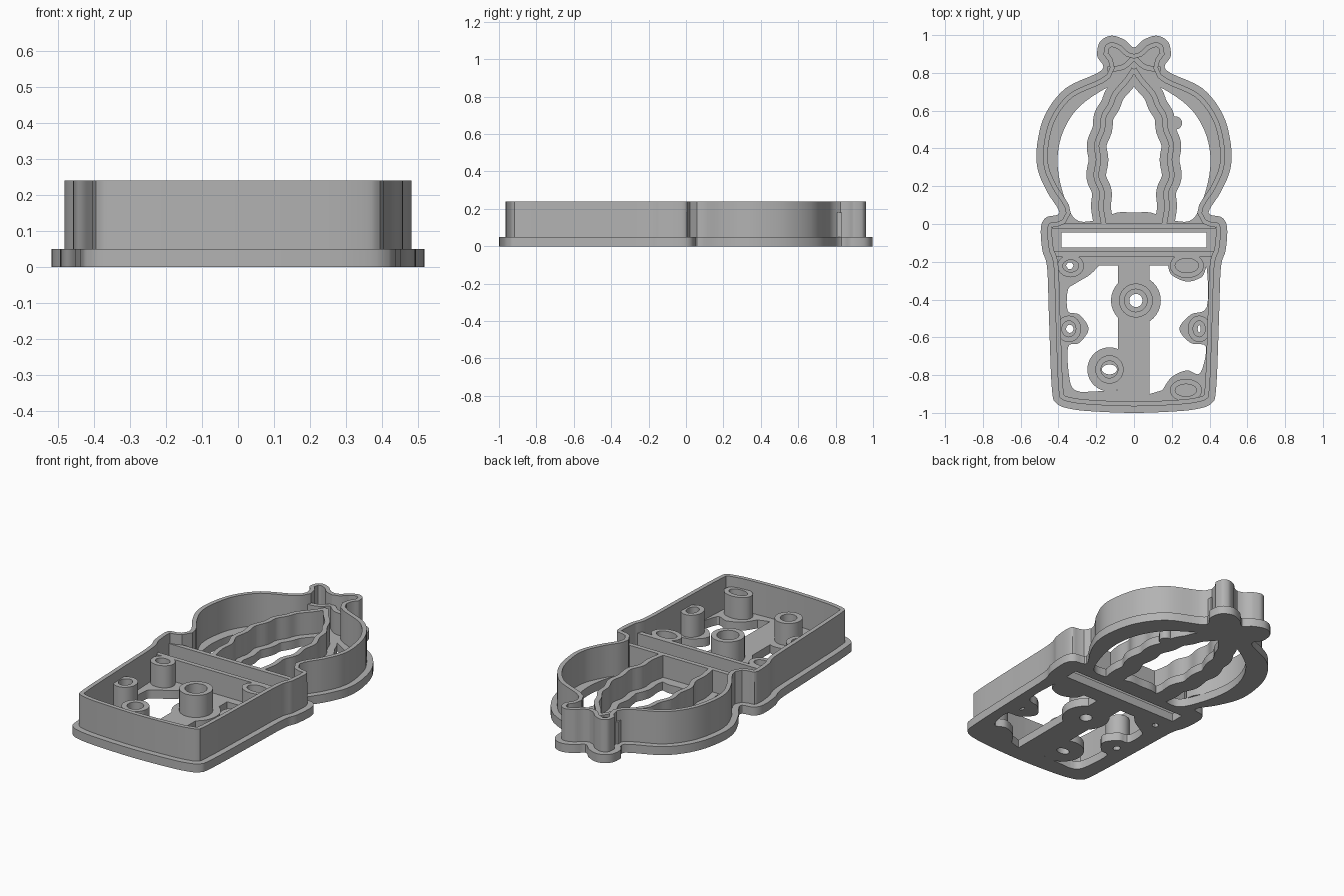
import bpy, bmesh, math
from mathutils import Vector

if "Cube" in bpy.data.objects:
    bpy.data.objects.remove(bpy.data.objects["Cube"])

BASE, LOW, TALL = 0.05, 0.18, 0.24

grey = bpy.data.materials.new("light_grey_plastic")
grey.use_nodes = True
grey.diffuse_color = (0.45, 0.45, 0.45, 1)
grey.node_tree.nodes["Principled BSDF"].inputs["Base Color"].default_value = (0.45, 0.45, 0.45, 1)


def smooth(pts, closed=True, steps=5):
    """Catmull-Rom curve through the points."""
    p = [Vector(q) for q in pts]
    n, out = len(p), []
    for i in range(n if closed else n - 1):
        if closed:
            a, b, c, d = (p[(i + k) % n] for k in (-1, 0, 1, 2))
        else:
            a, b, c, d = (p[min(max(i + k, 0), n - 1)] for k in (-1, 0, 1, 2))
        for s in range(steps):
            t = s / steps
            out.append(0.5 * (2 * b + (c - a) * t + (2 * a - 5 * b + 4 * c - d) * t * t
                              + (3 * b - a - 3 * c + d) * t ** 3))
    if not closed:
        out.append(p[-1])
    return out


def offset(path, dist, closed=True):
    """Shift a path to its right-hand side."""
    n, out = len(path), []
    for i, p in enumerate(path):
        a = path[(i - 1) % n] if closed else path[max(i - 1, 0)]
        b = path[(i + 1) % n] if closed else path[min(i + 1, n - 1)]
        d = (b - a).normalized()
        out.append(p + Vector((d.y, -d.x)) * dist)
    return out


def ribbon(path, width):
    return offset(path, width / 2, False) + offset(path, -width / 2, False)[::-1]


def ellipse(x, y, rx, ry, n=32):
    return [Vector((x + rx * math.cos(math.tau * i / n), y + ry * math.sin(math.tau * i / n)))
            for i in range(n)]


def mirrored(half):
    """Complete a left half by reflecting it in x."""
    return half + [(-x, y) for x, y in reversed(half) if abs(x) > 0.001]


def plate(name, loops, z0, z1):
    """Extrude filled loops; nested loops become holes."""
    cu = bpy.data.curves.new(name, 'CURVE')
    cu.dimensions, cu.fill_mode, cu.extrude = '2D', 'BOTH', (z1 - z0) / 2
    for loop in loops:
        sp = cu.splines.new('POLY')
        sp.points.add(len(loop) - 1)
        for pt, q in zip(sp.points, loop):
            pt.co = (q[0], q[1], 0, 1)
        sp.use_cyclic_u = True
    tmp = bpy.data.objects.new(name + "_curve", cu)
    bpy.context.collection.objects.link(tmp)
    bpy.context.view_layer.update()
    me = bpy.data.meshes.new_from_object(tmp.evaluated_get(bpy.context.evaluated_depsgraph_get()))
    bpy.data.objects.remove(tmp)
    bm = bmesh.new()
    bm.from_mesh(me)
    bmesh.ops.remove_doubles(bm, verts=bm.verts, dist=0.00005)
    bmesh.ops.translate(bm, verts=bm.verts, vec=(0, 0, (z0 + z1) / 2))
    bmesh.ops.recalc_face_normals(bm, faces=bm.faces)
    bm.to_mesh(me)
    bm.free()
    me.materials.clear()
    me.materials.append(grey)
    ob = bpy.data.objects.new(name, me)
    bpy.context.collection.objects.link(ob)
    bpy.ops.object.select_all(action='DESELECT')
    ob.select_set(True)
    bpy.context.view_layer.objects.active = ob
    bpy.ops.object.shade_smooth_by_angle(angle=math.radians(30))
    return ob


# Outer silhouette: pot, round cactus, two petals (clockwise)
outline = smooth(mirrored([
    (0, -1), (-.2, -.993), (-.33, -.98), (-.41, -.95), (-.435, -.87), (-.45, -.5), (-.46, -.23),
    (-.485, -.14), (-.493, -.02), (-.465, .035), (-.395, .06), (-.46, .17), (-.51, .29),
    (-.513, .42), (-.47, .58), (-.36, .72), (-.17, .815), (-.195, .89), (-.18, .965),
    (-.12, .997), (-.05, .975), (0, .935)]))

# Openings in the flange
cactus_hole = smooth(mirrored([
    (0, .06), (-.09, .06), (-.2, .02), (-.31, .025), (-.375, .16), (-.405, .33),
    (-.375, .49), (-.28, .63), (-.1, .745), (0, .77)]))
slot = [(-.385, -.125), (-.385, -.045), (.385, -.045), (.385, -.125)]
left_hole = [(-.085, -.22)] + smooth([
    (-.185, -.22), (-.235, -.27), (-.31, -.315), (-.35, -.35), (-.35, -.46), (-.29, -.48),
    (-.24, -.555), (-.29, -.63), (-.35, -.655), (-.335, -.85), (-.28, -.89)], False) + [(-.085, -.88)]
right_hole = [(.083, -.22)] + smooth([
    (.18, -.22), (.2, -.27), (.28, -.305), (.36, -.28), (.385, -.235), (.385, -.44), (.3, -.48),
    (.24, -.555), (.3, -.63), (.38, -.65), (.35, -.79), (.28, -.775), (.2, -.81),
    (.15, -.88)], False) + [(.083, -.9)]
pin_holes = [ellipse(-.34, -.22, .02, .02, 6), ellipse(-.34, -.555, .02, .022, 12),
             ellipse(.345, -.555, .008, .02, 8), ellipse(.01, -.405, .035, .035)]
plate("flange", [outline, cactus_hole, slot, left_hole, right_hole] + pin_holes, 0, BASE)

# Tall cutting wall following the silhouette
plate("cutting_wall", [offset(outline, .035), offset(outline, .06)], BASE, TALL)

# Wavy ribs of the cactus
rib = [(-.16, 0), (-.175, .09), (-.17, .17), (-.2, .25), (-.188, .34), (-.198, .42), (-.168, .5),
       (-.16, .57), (-.125, .63), (-.1, .69), (-.04, .76), (0, .82)]
for side, s in (("right", 1), ("left", -1)):
    path = smooth([(x * s, y) for x, y in rib], False, 4)
    plate(side + "_rib_flange", [ribbon(path[1:], .105)], 0, BASE)
    plate(side + "_rib_wall", [ribbon(path, .028)], BASE, LOW)
    # Line closing off the petal
    petal = smooth([(-.14 * s, .82), (-.06 * s, .83), (0, .88)], False)
    plate(side + "_petal_line", [ribbon(petal, .028)], BASE, LOW)
plate("rib_bump", [ellipse(.22, .535, .035, .035, 16)], 0, BASE)

# Straight lines of the pot rim
for name, y, half in (("rim_top_line", -.01, .45), ("rim_bottom_line", -.16, .43)):
    plate(name, [ribbon([Vector((-half, y)), Vector((half, y))], .027)], BASE, LOW)

# Free-standing spots on the pot
for name, x, y, r, hx, hy in (("centre_spot", .01, -.405, .132, .035, .035),
                              ("lower_spot", -.13, -.77, .117, .04, .026)):
    plate(name + "_flange", [ellipse(x, y, r, r), ellipse(x, y, hx, hy)], 0, BASE)
    plate(name + "_wall", [ellipse(x, y, r - .042, r - .042), ellipse(x, y, r - .072, r - .072)],
          BASE, LOW)

# Spots touching the pot edge
for name, x, y, rx, ry in (("upper_right_spot", -.335, -.222, .07, .06),
                           ("upper_left_spot", .28, -.22, .09, .066),
                           ("middle_right_spot", -.345, -.555, .065, .07),
                           ("middle_left_spot", .345, -.555, .06, .07),
                           ("lower_left_spot", .275, -.88, .085, .06)):
    plate(name + "_wall", [ellipse(x, y, rx, ry), ellipse(x, y, rx - .028, ry - .028)], BASE, LOW)
